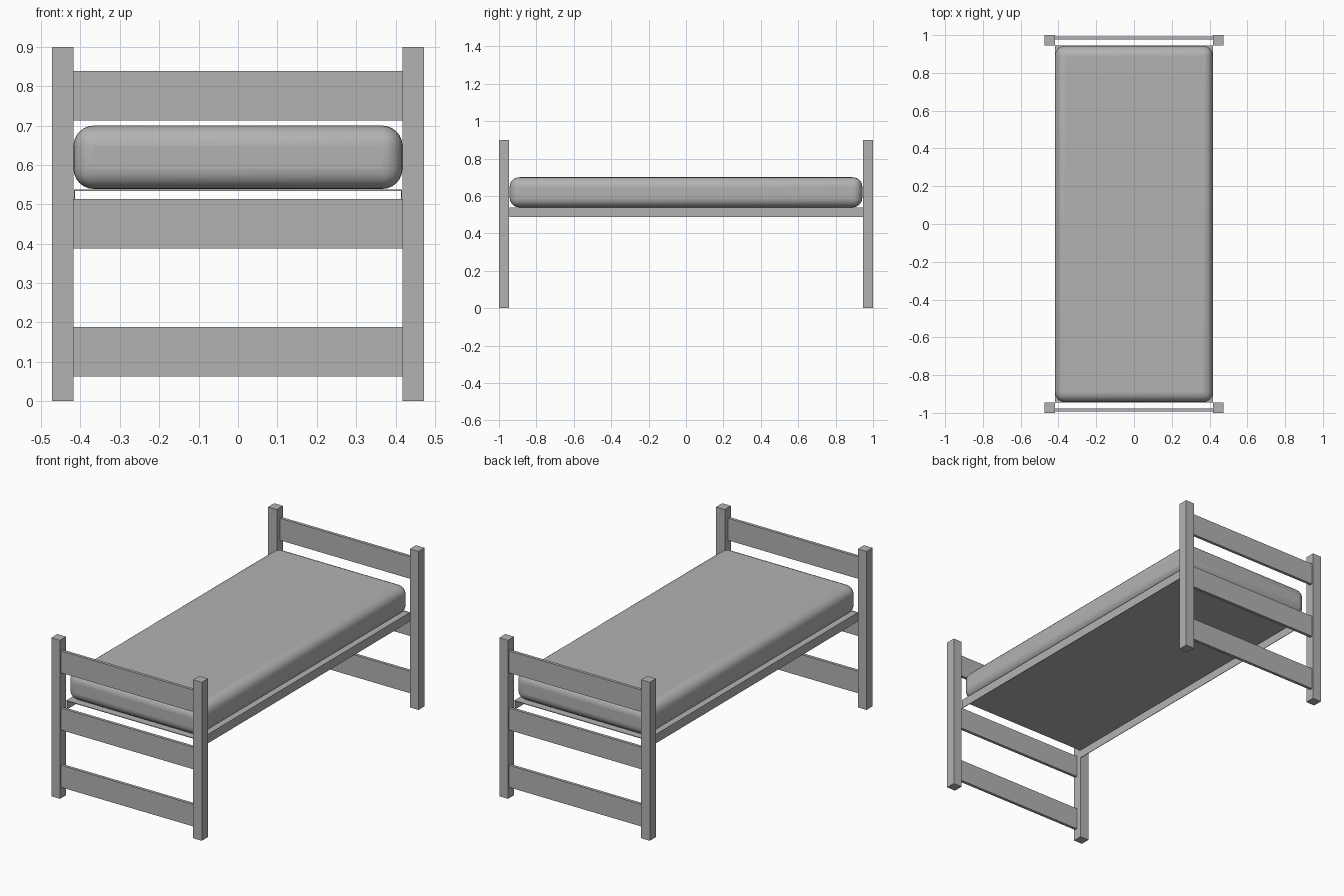
import bpy
import math

if "Cube" in bpy.data.objects:
    bpy.data.objects.remove(bpy.data.objects["Cube"], do_unlink=True)

# One plain grey for the whole bed
grey = bpy.data.materials.new("plain_grey")
grey.use_nodes = True
colour = (0.45, 0.45, 0.45, 1)
grey.diffuse_color = colour
grey.node_tree.nodes["Principled BSDF"].inputs["Base Color"].default_value = colour


def box(name, x, y, z):
    """Box spanning the given (low, high) ranges."""
    bpy.ops.mesh.primitive_cube_add(size=1)
    ob = bpy.context.object
    ob.name = name
    ob.location = [(a + b) / 2 for a, b in (x, y, z)]
    ob.scale = [b - a for a, b in (x, y, z)]
    bpy.ops.object.transform_apply(location=True, scale=True, rotation=False)
    ob.data.materials.append(grey)
    return ob


def span(sign, inner, outer):
    """Range between two distances on one side of the centre."""
    return sorted((sign * inner, sign * outer))


POST_IN, POST_OUT = 0.418, 0.473
END_IN, END_OUT = 0.945, 1.0
SLAT_HEIGHT = 0.125

# Head and foot ends: two posts joined by three slats
for end, sy in (("front", -1), ("back", 1)):
    for side, sx in (("right", -1), ("left", 1)):
        box(f"{end}_{side}_post", span(sx, POST_IN, POST_OUT),
            span(sy, END_IN, END_OUT), (0, 0.9))
    for level, z in (("lower", 0.063), ("middle", 0.388), ("upper", 0.713)):
        box(f"{end}_{level}_slat", (-POST_IN, POST_IN),
            span(sy, 0.976, 0.993), (z, z + SLAT_HEIGHT))

# Thin base panel with a side rail hanging from each long edge
box("base_panel", (-0.417, 0.417), (-END_IN, END_IN), (0.534, 0.538))
for side, sx in (("right", -1), ("left", 1)):
    box(f"{side}_side_rail", span(sx, 0.414, 0.417),
        (-END_IN, END_IN), (0.487, 0.538))

# Rounded mattress
mattress = box("mattress", (-0.418, 0.418), (-0.943, 0.943), (0.539, 0.7))
bevel = mattress.modifiers.new("rounding", 'BEVEL')
bevel.width = 0.052
bevel.segments = 6
bpy.ops.object.shade_smooth_by_angle(angle=math.radians(40))
